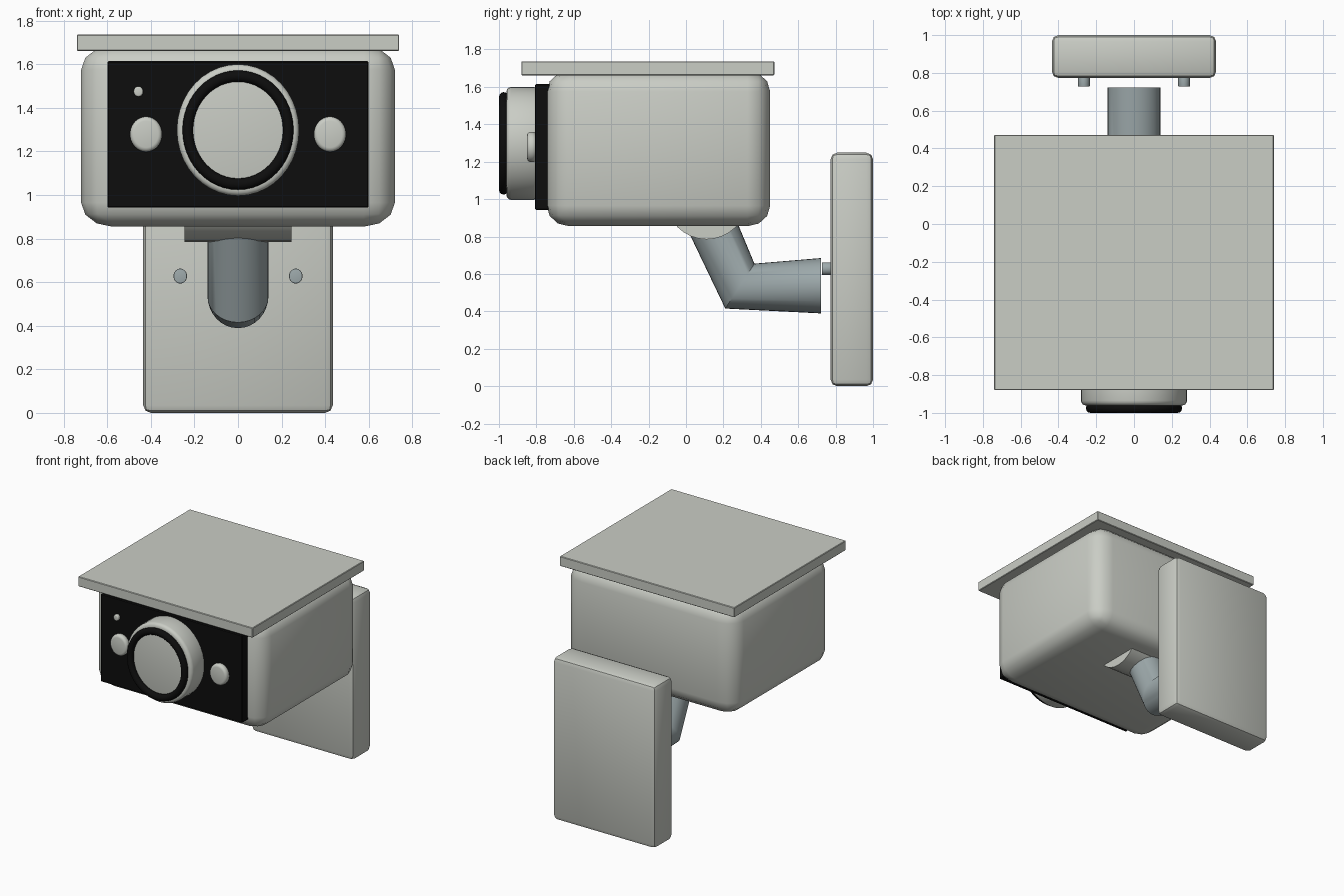
import bpy
import bmesh
from math import cos, sin, pi, radians
from mathutils import Matrix, Vector

if "Cube" in bpy.data.objects:
    bpy.data.objects.remove(bpy.data.objects["Cube"], do_unlink=True)


def material(name, color):
    mat = bpy.data.materials.new(name)
    mat.use_nodes = True
    mat.diffuse_color = (*color, 1)
    bsdf = next(n for n in mat.node_tree.nodes if n.type == 'BSDF_PRINCIPLED')
    bsdf.inputs["Base Color"].default_value = (*color, 1)
    return mat


casing = material("warm light grey", (0.59, 0.61, 0.56))
metal = material("blue grey metal", (0.34, 0.40, 0.41))
black = material("black", (0.004, 0.004, 0.004))


def finish(bm, name, mat, angle=35):
    bmesh.ops.recalc_face_normals(bm, faces=bm.faces)
    mesh = bpy.data.meshes.new(name)
    bm.to_mesh(mesh)
    bm.free()
    mesh.materials.append(mat)
    obj = bpy.data.objects.new(name, mesh)
    bpy.context.collection.objects.link(obj)
    bpy.ops.object.select_all(action='DESELECT')
    obj.select_set(True)
    bpy.context.view_layer.objects.active = obj
    bpy.ops.object.shade_smooth_by_angle(angle=radians(angle))
    return obj


def box(name, lo, hi, mat, bevel=0, segments=2, stretch=(1, 1, 1)):
    """Bevelled box; stretch widens the bevel per axis, keeping the size."""
    lo, hi, k = Vector(lo), Vector(hi), Vector(stretch)
    bm = bmesh.new()
    bmesh.ops.create_cube(bm, size=1)
    size = hi - lo
    bmesh.ops.scale(bm, vec=[s / f for s, f in zip(size, k)], verts=bm.verts)
    if bevel:
        bmesh.ops.bevel(bm, geom=bm.edges[:], offset=bevel, segments=segments,
                        profile=0.5, affect='EDGES')
    bmesh.ops.scale(bm, vec=k, verts=bm.verts)
    bmesh.ops.translate(bm, vec=(lo + hi) / 2, verts=bm.verts)
    return finish(bm, name, mat)


def disc(name, x, z, y_front, y_back, rx, rz, mat, bevel=0, axis='Y'):
    """Oval cylinder facing the front, with rounded rims."""
    bm = bmesh.new()
    bmesh.ops.create_cone(bm, cap_ends=True, segments=40, radius1=rz,
                          radius2=rz, depth=y_back - y_front)
    if bevel:
        rims = [e for e in bm.edges if abs(e.verts[0].co.z - e.verts[1].co.z) < 1e-5]
        bmesh.ops.bevel(bm, geom=rims, offset=bevel, segments=3,
                        profile=0.5, affect='EDGES')
    bmesh.ops.rotate(bm, matrix=Matrix.Rotation(pi / 2, 3, 'X'), verts=bm.verts)
    bmesh.ops.scale(bm, vec=(rx / rz, 1, 1), verts=bm.verts)
    bmesh.ops.translate(bm, vec=(x, (y_front + y_back) / 2, z), verts=bm.verts)
    return finish(bm, name, mat)


def loft(name, rings, mat, closed=False, sides=32):
    """Skin rings of (centre, half-axis u, half-axis v)."""
    bm = bmesh.new()
    loops = []
    for c, u, v in rings:
        c, u, v = Vector(c), Vector(u), Vector(v)
        loops.append([bm.verts.new(c + u * cos(2 * pi * i / sides) + v * sin(2 * pi * i / sides))
                      for i in range(sides)])
    pairs = list(zip(loops, loops[1:]))
    if closed:
        pairs.append((loops[-1], loops[0]))
    for a, b in pairs:
        for i in range(sides):
            j = (i + 1) % sides
            bm.faces.new((a[i], a[j], b[j], b[i]))
    if not closed:
        bm.faces.new(loops[0])
        bm.faces.new(loops[-1])
    return finish(bm, name, mat)


# Housing and its overhanging roof
box("housing", (-0.72, -0.745, 0.855), (0.72, 0.45, 1.685), casing,
    bevel=0.11, segments=3, stretch=(1.3, 1.1, 1))
box("roof", (-0.74, -0.88, 1.662), (0.74, 0.472, 1.737), casing, bevel=0.004, segments=1)

# Front panel with lens barrel, rubber ring and lights
box("front_panel", (-0.6, -0.807, 0.942), (0.6, -0.70, 1.615), black, bevel=0.006, segments=1)
LENS_Z, OVAL = 1.298, 0.93
disc("lens_barrel", 0, LENS_Z, -0.96, -0.79, 0.302 * OVAL, 0.302, casing, bevel=0.025)

ring = []
for i in range(48):
    a = 2 * pi * i / 48
    out = Vector((cos(a) * OVAL, 0, sin(a)))
    ring.append((out * 0.248 + Vector((0, -0.975, LENS_Z)), out * 0.026, (0, 0.025, 0)))
loft("lens_ring", ring, black, closed=True, sides=12)

for side, label in ((-1, "right"), (1, "left")):
    disc(label + "_light", side * 0.422, 1.279, -0.85, -0.80, 0.074, 0.081, casing, bevel=0.02)
    disc(label + "_screw", side * 0.265, 0.628, 0.727, 0.78, 0.031, 0.034, metal, bevel=0.004)
disc("indicator_light", -0.457, 1.475, -0.83, -0.80, 0.022, 0.024, casing, bevel=0.008)

# Swivel drum under the housing
loft("swivel_drum", [((x, 0.11, 1.003), (0, 0.218, 0), (0, 0, 0.218)) for x in (-0.245, 0.245)],
     casing)

# Bent arm, mitred at the elbow
loft("arm", [((0, 0.10, 0.95), (0.14, 0, 0), (0, 0.12, 0.055)),
             ((0, 0.288, 0.535), (0.14, 0, 0), (0, 0.078, 0.12)),
             ((0, 0.722, 0.537), (0.14, 0, 0), (0, 0, 0.148))], metal)

# Wall plate
box("wall_plate", (-0.435, 0.773, 0), (0.435, 1.0, 1.248), casing, bevel=0.035, segments=2)
